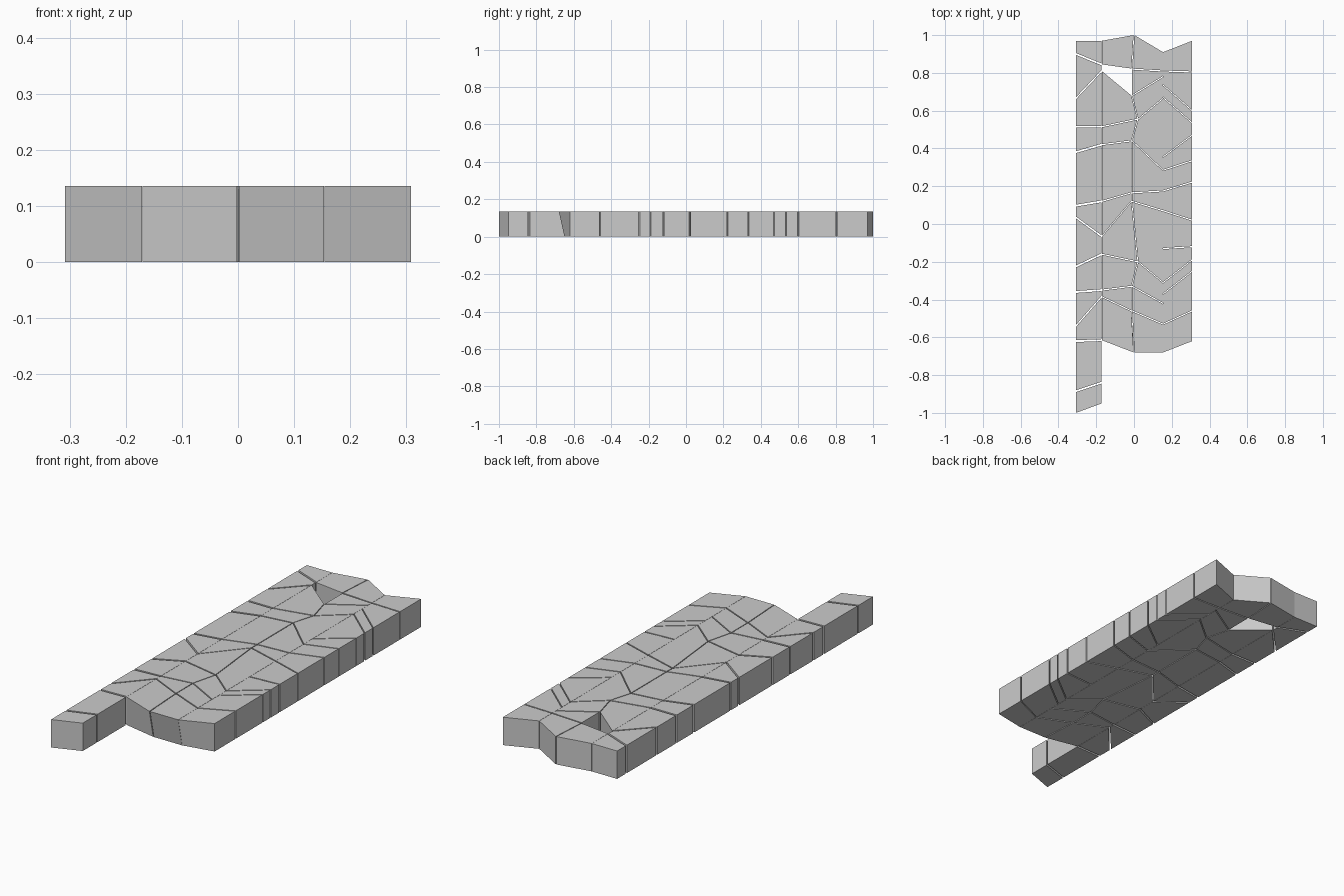
import bpy

if "Cube" in bpy.data.objects:
    bpy.data.objects.remove(bpy.data.objects["Cube"])

HEIGHT = 0.136


def stone(name, corners):
    """One paving stone: flat-sided prism from four counter-clockwise corners."""
    n = len(corners)
    # the front ends of the middle rows lean back slightly toward the ground
    lower = [(x, y + (0.03 if -0.69 < y < -0.67 else 0), 0) for x, y in corners]
    upper = [(x, y, HEIGHT) for x, y in corners]
    faces = [tuple(reversed(range(n))), tuple(range(n, 2 * n))]
    faces += [(i, (i + 1) % n, n + (i + 1) % n, n + i) for i in range(n)]
    mesh = bpy.data.meshes.new(name)
    mesh.from_pydata(lower + upper, [], faces)
    obj = bpy.data.objects.new(name, mesh)
    bpy.context.collection.objects.link(obj)


def centre_x(y):
    """The middle joint wanders sideways where three stones meet."""
    if any(abs(y - k) < 0.02 for k in (0.555, -0.2)):
        return 0.02
    return 0.0 if abs(y) > 0.9 or y < -0.6 else -0.012


def run(name, left, right, gap, seams, side=0):
    """A run of stones between joints given as (y at left edge, y at right edge)."""
    last = len(seams) - 2
    for i, (a, b) in enumerate(zip(seams, seams[1:])):
        top = 0 if i == 0 else gap
        bottom = 0 if i == last else gap
        lx = lambda y: centre_x(y) + 0.002 if left is None else left
        rx = lambda y: centre_x(y) - 0.002 if right is None else right
        stone(f"{name}_{i + 1}", [
            (lx(b[0]), b[0] + bottom), (rx(b[1]), b[1] + bottom),
            (rx(a[1]), a[1] - top), (lx(a[0]), a[0] - top)])


# Left edge, reaching furthest forward
run("left_edge_stone", -0.308, -0.1715, 0.005, [
    (.97, .97), (.90, .845), (.665, .81), (.515, .515), (.38, .42), (.097, .12),
    (.035, -.065), (-.225, -.16), (-.36, -.35), (-.54, -.385), (-.62, -.615),
    (-.885, -.84), (-1.0, -.95)])

# Left middle, with a missing chip behind the back stone
run("left_back_stone", -0.1705, None, 0.003, [(.97, 1.0), (.845, .823)])
run("left_middle_stone", -0.1705, None, 0.003, [
    (.81, .68), (.515, .555), (.42, .44), (.12, .165), (-.065, .12), (-.16, -.2),
    (-.35, -.33), (-.385, -.46), (-.615, -.68)])

# Right middle
run("right_middle_stone", None, 0.1535, 0.003, [
    (1.0, .91), (.82, .81), (.68, .78), (.555, .665), (.44, .285), (.165, .175),
    (.12, .07), (-.2, -.31), (-.33, -.42), (-.46, -.53), (-.68, -.68)])

# Right edge
run("right_edge_stone", 0.1545, 0.308, 0.003, [
    (.91, .97), (.81, .805), (.735, .60), (.67, .535), (.355, .47), (.285, .335),
    (.175, .222), (.07, .02), (-.13, -.12), (-.31, -.19), (-.37, -.25),
    (-.53, -.46), (-.68, -.62)])
